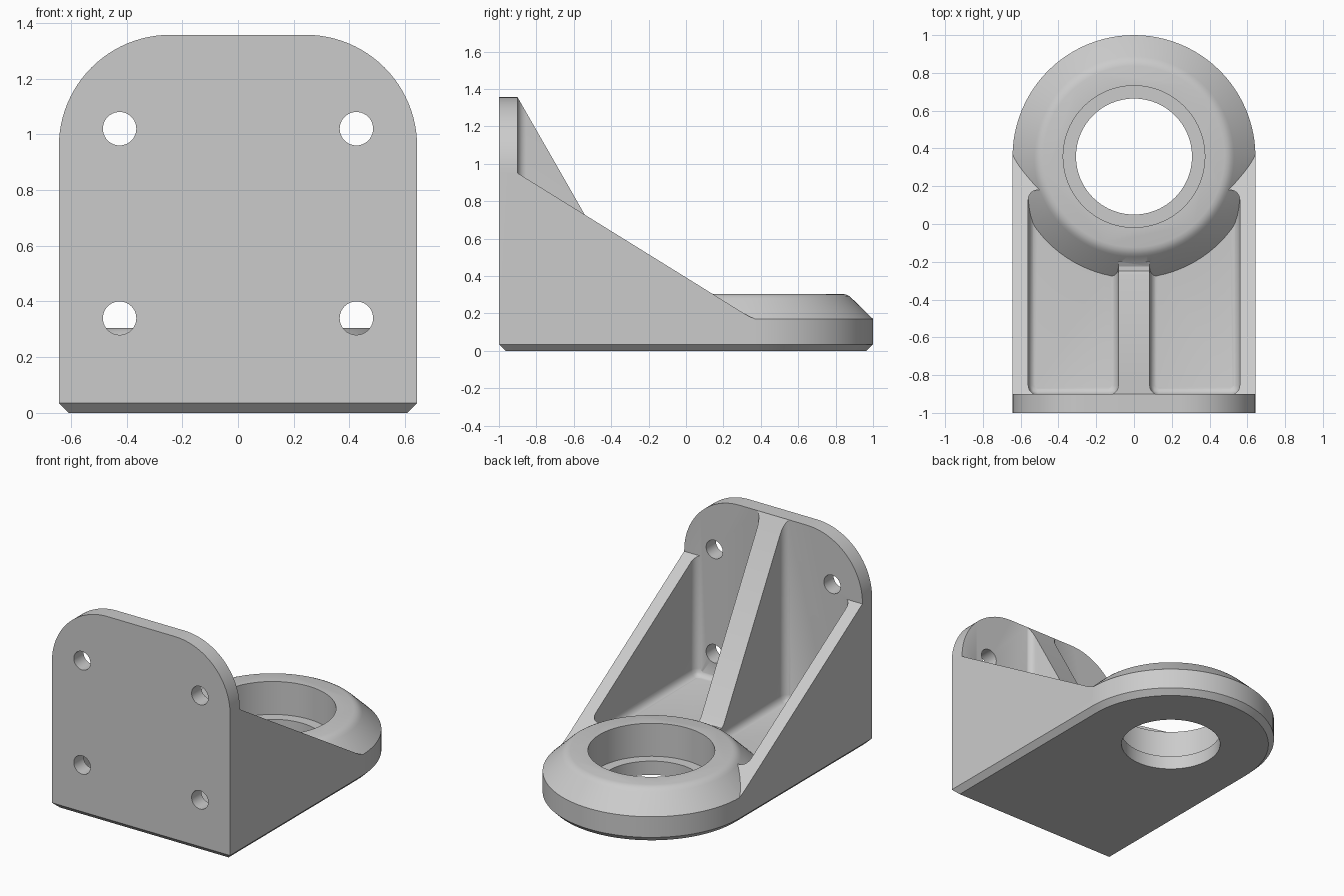
import bpy, bmesh
from math import sin, cos, pi, radians

cube = bpy.data.objects.get("Cube")
if cube:
    bpy.data.objects.remove(cube, do_unlink=True)

W = 0.643          # half width and ring radius
RING_Y = 0.357     # centre of the ring
FLOOR = 0.17       # thickness of the base
PLATE_Y = -0.9     # inner face of the upright plate
TOP = 1.357

grey = bpy.data.materials.new("plain grey")
grey.use_nodes = True
grey.diffuse_color = (0.6, 0.6, 0.6, 1)
grey.node_tree.nodes["Principled BSDF"].inputs["Base Color"].default_value = (0.6, 0.6, 0.6, 1)


def loft(name, loops, bevel=0):
    """Closed solid through matching loops of points."""
    bm = bmesh.new()
    rings = [[bm.verts.new(p) for p in loop] for loop in loops]
    n = len(rings[0])
    for a, b in zip(rings, rings[1:]):
        for i in range(n):
            j = (i + 1) % n
            bm.faces.new((a[i], a[j], b[j], b[i]))
    bm.faces.new(rings[0])
    bm.faces.new(rings[-1])
    if bevel:
        bmesh.ops.bevel(bm, geom=bm.edges[:], offset=bevel, segments=6,
                        profile=0.5, affect='EDGES')
    bmesh.ops.recalc_face_normals(bm, faces=bm.faces[:])
    mesh = bpy.data.meshes.new(name)
    bm.to_mesh(mesh)
    bm.free()
    mesh.materials.append(grey)
    ob = bpy.data.objects.new(name, mesh)
    bpy.context.collection.objects.link(ob)
    return ob


def box(name, x0, x1, y0, y1, z0, z1, bevel=0):
    return loft(name, [[(x0, y0, z), (x1, y0, z), (x1, y1, z), (x0, y1, z)]
                       for z in (z0, z1)], bevel)


def side_profile(name, x0, x1, points):
    return loft(name, [[(x, y, z) for y, z in points] for x in (x0, x1)])


def lathe(name, profile, n=96):
    return loft(name, [[(r * cos(2 * pi * i / n), RING_Y + r * sin(2 * pi * i / n), z)
                        for i in range(n)] for r, z in profile])


def combine(target, tool, operation):
    """Apply a boolean and discard the tool."""
    tool.hide_render = True
    mod = target.modifiers.new("cut", 'BOOLEAN')
    mod.operation = operation
    mod.solver = 'EXACT'
    mod.object = tool
    bpy.context.view_layer.objects.active = target
    bpy.ops.object.modifier_apply(modifier=mod.name)
    bpy.data.objects.remove(tool, do_unlink=True)


# Base with rounded end and chamfered underside
def base_outline(inset, z):
    r = W - inset
    arc = [(r * cos(pi * i / 48), RING_Y + r * sin(pi * i / 48), z) for i in range(49)]
    return [(-r, -1 + inset, z), (r, -1 + inset, z)] + arc


bracket = loft("bracket", [base_outline(0.035, 0), base_outline(0, 0.035),
                           base_outline(0, FLOOR)])

# Centre rib, left oversize so the pockets leave rounded corners
ribs = side_profile("rib", -0.14, 0.14, [
    (-0.95, 0.1), (-0.95, TOP - 0.002), (PLATE_Y, TOP - 0.002), (-0.27, 0.253),
    (-0.25, 0.237), (-0.225, 0.237), (-0.2, 0.25), (-0.15, 0.25), (-0.15, 0.1)])

# Sloping side walls and the fillet strip along the plate foot
for s in (-1, 1):
    wall = side_profile("side_wall", s * 0.45, s * W, [
        (-0.95, 0.1), (-0.95, 0.95), (PLATE_Y, 0.95), (0.31, 0.2),
        (0.34, 0.183), (0.37, FLOOR), (0.37, 0.1)])
    combine(ribs, wall, 'UNION')
combine(ribs, box("foot", -0.6, 0.6, -0.94, -0.8, 0.12, 0.26), 'UNION')

# Rounded pockets between rib and walls
for s in (-1, 1):
    x0, x1 = sorted((s * 0.083, s * 0.56))
    combine(ribs, box("pocket", x0, x1, PLATE_Y - 0.004, 0.18, FLOOR - 0.004, 1.8, 0.05),
            'DIFFERENCE')
combine(bracket, ribs, 'UNION')

# Upright plate with rounded top corners
R = 0.4
corner = [(W - R + R * cos(pi * i / 48), TOP - R + R * sin(pi * i / 48)) for i in range(25)]
outline = [(W, 0.1)] + corner
outline += [(-x, z) for x, z in reversed(outline)]
plate = loft("plate", [[(x, y, z) for x, z in outline] for y in (-1, PLATE_Y)])
combine(bracket, plate, 'UNION')

# Conical ring boss with a softened top edge
boss = lathe("boss", [(0.6, 0.1), (W, FLOOR), (0.53, 0.28), (0.516, 0.292),
                      (0.5, 0.3), (0.48, 0.305)])
combine(bracket, boss, 'UNION')

# Stepped bore
combine(bracket, lathe("bore", [(0.307, -0.1), (0.307, 0.09), (0.375, 0.09), (0.375, 0.5)]),
        'DIFFERENCE')

# Four bolt holes
for x in (-0.425, 0.425):
    for z in (0.34, 1.02):
        hole = loft("bolt_hole", [[(x + 0.06 * cos(pi * i / 20), y, z + 0.06 * sin(pi * i / 20))
                                   for i in range(40)] for y in (-1.1, -0.8)])
        combine(bracket, hole, 'DIFFERENCE')

# Smooth curved faces, keep edges sharp
for ob in bpy.context.selected_objects:
    ob.select_set(False)
bracket.select_set(True)
bpy.context.view_layer.objects.active = bracket
bpy.ops.object.shade_smooth_by_angle(angle=radians(25))
